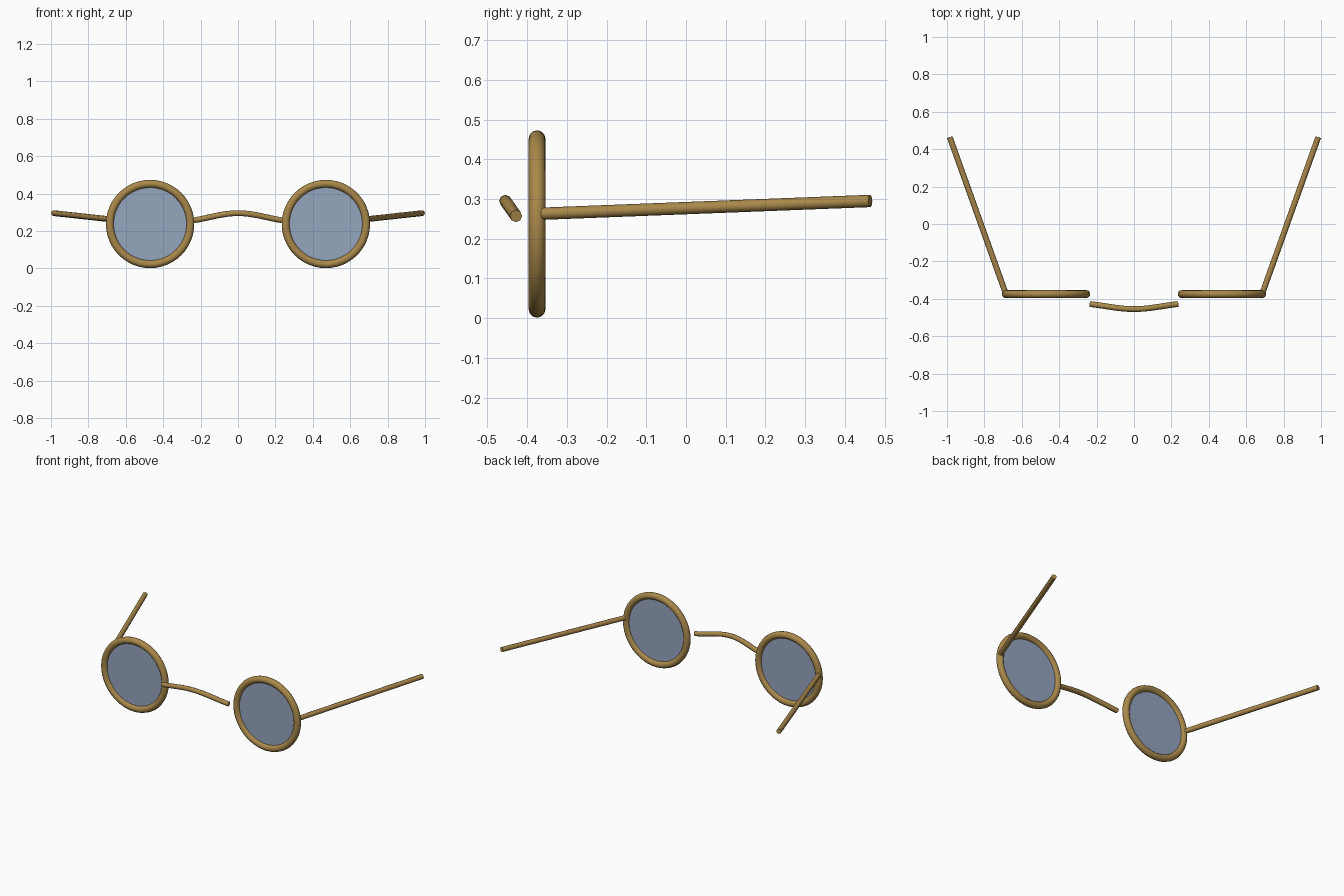
import bpy
import math
from mathutils import Vector

if "Cube" in bpy.data.objects:
    bpy.data.objects.remove(bpy.data.objects["Cube"])


def material(name, color):
    m = bpy.data.materials.new(name)
    m.diffuse_color = color
    m.use_nodes = True
    m.node_tree.nodes["Principled BSDF"].inputs["Base Color"].default_value = m.diffuse_color
    return m


brass = material("aged_brass", (0.40, 0.25, 0.07, 1.0))
glass = material("blue_grey_glass", (0.30, 0.38, 0.52, 0.75))


def finish(name, mat):
    obj = bpy.context.object
    obj.name = name
    obj.data.materials.append(mat)
    bpy.ops.object.shade_smooth_by_angle(angle=math.radians(50))
    return obj


def rod(name, points, radius):
    """Round capped wire through the given points."""
    curve = bpy.data.curves.new(name, "CURVE")
    curve.dimensions = "3D"
    curve.bevel_depth = radius
    curve.bevel_resolution = 2
    curve.use_fill_caps = True
    spline = curve.splines.new("POLY")
    spline.points.add(len(points) - 1)
    for p, co in zip(spline.points, points):
        p.co = (*co, 1)
    obj = bpy.data.objects.new(name, curve)
    bpy.context.collection.objects.link(obj)
    bpy.ops.object.select_all(action="DESELECT")
    obj.select_set(True)
    bpy.context.view_layer.objects.active = obj
    bpy.ops.object.convert(target="MESH")
    return finish(name, brass)


for side, s in (("left", -1), ("right", 1)):
    center = (s * 0.47, -0.375, 0.237)
    upright = (math.pi / 2, 0, 0)

    # Round rim
    bpy.ops.mesh.primitive_torus_add(
        major_radius=0.215, minor_radius=0.021, major_segments=48,
        minor_segments=12, location=center, rotation=upright)
    finish(side + "_rim", brass)

    # Thin lens
    bpy.ops.mesh.primitive_cylinder_add(
        vertices=48, radius=0.205, depth=0.006, location=center, rotation=upright)
    finish(side + "_lens", glass)

    # Temple arm, splayed outward
    rod(side + "_temple",
        [Vector((s * 0.69, -0.36, 0.263)), Vector((s * 0.985, 0.464, 0.295))], 0.0155)

# Arched bridge, bowed up and forward
arch = []
for i in range(17):
    t = i / 8 - 1
    rise = (1 - t * t) * 0.5 + 0.25 * (1 + math.cos(math.pi * t))
    arch.append((0.235 * t, -0.428 - 0.027 * rise, 0.257 + 0.038 * rise))
rod("bridge", arch, 0.0155)
